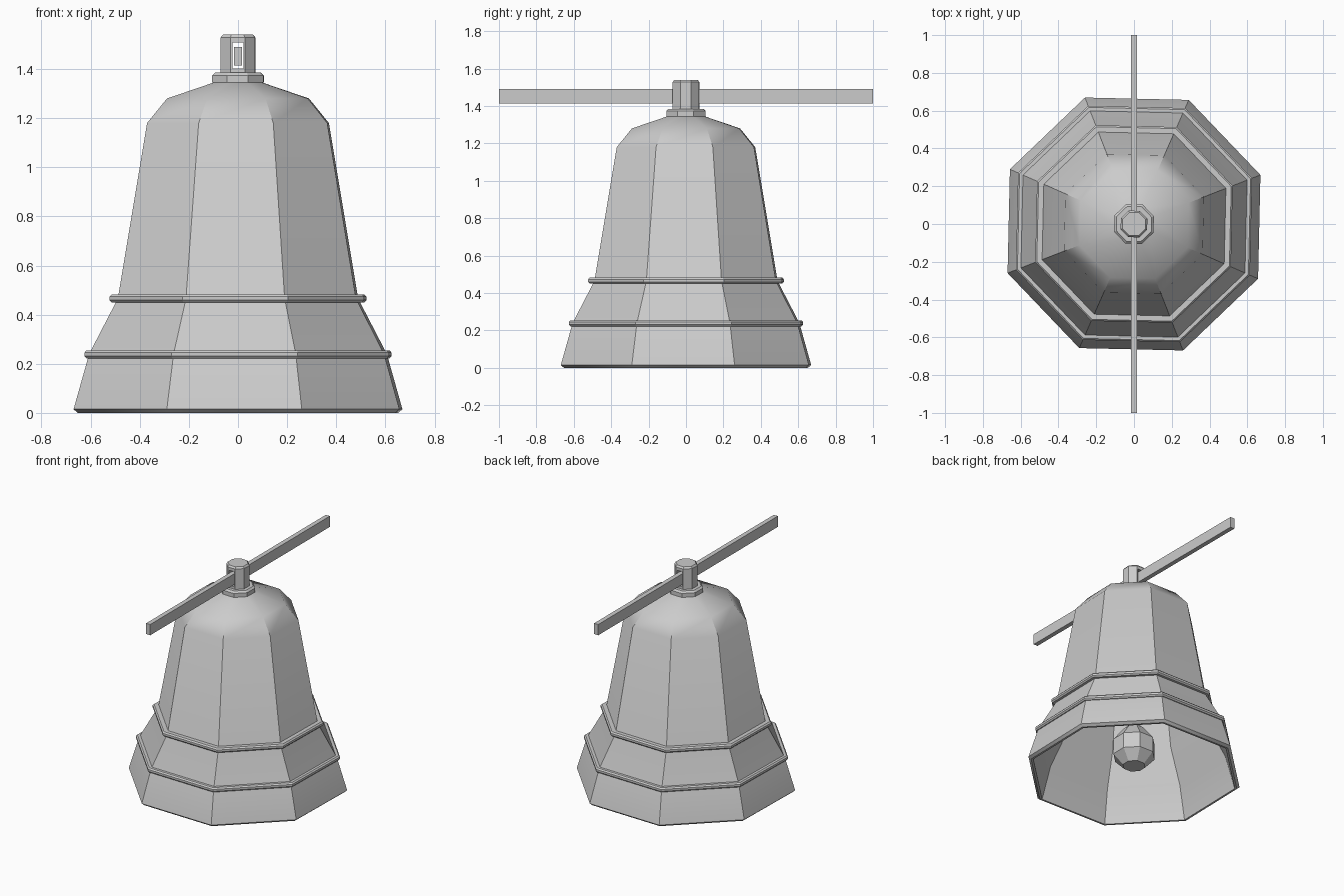
import bpy
import bmesh
import math

cube = bpy.data.objects.get("Cube")
if cube:
    bpy.data.objects.remove(cube, do_unlink=True)

SIDES = 8
TURN = math.radians(21.2)

metal = bpy.data.materials.new("grey metal")
metal.use_nodes = True
GREY = (0.6, 0.6, 0.6, 1)
metal.diffuse_color = GREY
metal.node_tree.nodes["Principled BSDF"].inputs["Base Color"].default_value = GREY


def finish(bm, name, smooth=None):
    bmesh.ops.remove_doubles(bm, verts=bm.verts, dist=0.0005)
    bmesh.ops.recalc_face_normals(bm, faces=bm.faces)
    mesh = bpy.data.meshes.new(name)
    bm.to_mesh(mesh)
    bm.free()
    mesh.materials.append(metal)
    obj = bpy.data.objects.new(name, mesh)
    bpy.context.collection.objects.link(obj)
    if smooth:
        bpy.ops.object.select_all(action='DESELECT')
        obj.select_set(True)
        bpy.context.view_layer.objects.active = obj
        bpy.ops.object.shade_smooth_by_angle(angle=math.radians(smooth))
    return obj


def lathe(name, profile, closed=False, smooth=None):
    """Sweep (radius, height) points around z in eight flat sides."""
    bm = bmesh.new()
    rings = []
    for r, z in profile:
        rings.append([bm.verts.new((r * math.cos(TURN + k * math.tau / SIDES),
                                    r * math.sin(TURN + k * math.tau / SIDES), z))
                      for k in range(SIDES)])
    pairs = list(zip(rings, rings[1:]))
    if closed:
        pairs.append((rings[-1], rings[0]))
    else:
        bm.faces.new(rings[0])
        bm.faces.new(rings[-1])
    for a, b in pairs:
        for k in range(SIDES):
            n = (k + 1) % SIDES
            bm.faces.new((a[k], a[n], b[n], b[k]))
    return finish(bm, name, smooth)


def box(name, size, z):
    bm = bmesh.new()
    bmesh.ops.create_cube(bm, size=1)
    for v in bm.verts:
        v.co = (v.co.x * size[0], v.co.y * size[1], v.co.z * size[2] + z)
    return finish(bm, name)


# Hollow bell: outer wall upward, then inner wall back down to the lip
outer = [(0.70, 0), (0.718, 0.015), (0.65, 0.24), (0.525, 0.465),
         (0.397, 1.18), (0.31, 1.28), (0.09, 1.35)]
inner = [(0.08, 1.32), (0.29, 1.255), (0.37, 1.165),
         (0.498, 0.455), (0.622, 0.23), (0.685, 0)]
lathe("bell_body", outer + inner, closed=True, smooth=34)


# Raised bands with chamfered edges
def band(name, radius, z, inside):
    h, c = 0.016, 0.009
    lathe(name, [(inside, z - h), (radius - c, z - h), (radius, z - h + c),
                 (radius, z + h - c), (radius - c, z + h), (inside, z + h)], closed=True)


band("lower_band", 0.671, 0.238, 0.64)
band("upper_band", 0.561, 0.466, 0.515)

# Crown collar and slotted post
lathe("crown_collar", [(0.113, 1.345), (0.113, 1.373), (0.10, 1.385), (0.06, 1.385)])
post = lathe("crown_post", [(0.076, 1.38), (0.076, 1.528), (0.066, 1.54)])
cutter = box("slot_cutter", (0.046, 0.4, 0.105), 1.4545)
cutter.hide_render = True
cutter.hide_viewport = True
slot = post.modifiers.new("slot", 'BOOLEAN')
slot.operation = 'DIFFERENCE'
slot.solver = 'EXACT'
slot.object = cutter

# Hanging bar through the slot
box("hanging_bar", (0.032, 2.0, 0.076), 1.452)

# Clapper on a thin rod inside the bell
lathe("clapper", [(0.075, 0.06), (0.14, 0.13), (0.14, 0.24), (0.07, 0.33),
                  (0.025, 0.37), (0.025, 1.33)])
